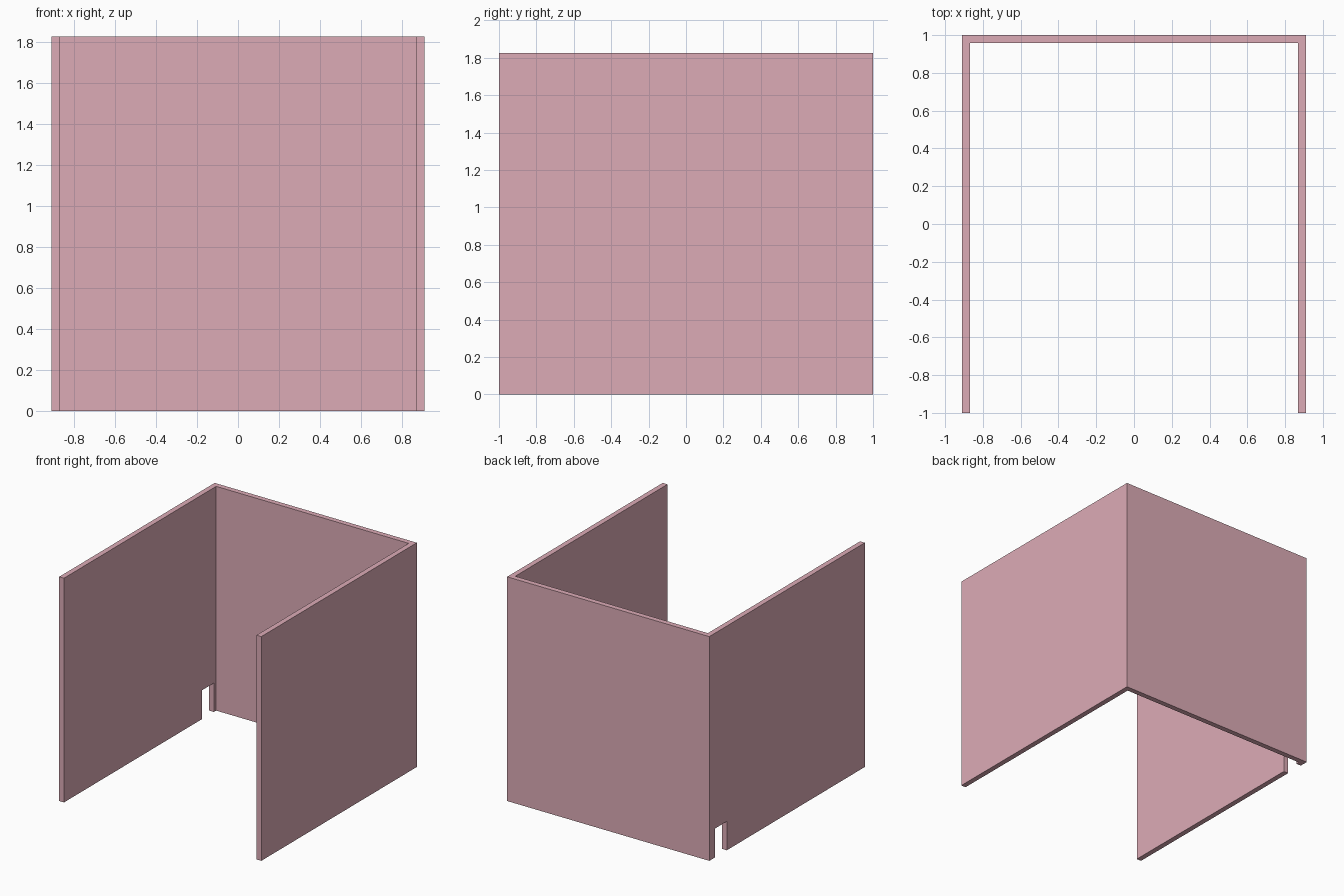
import bpy
import bmesh

if "Cube" in bpy.data.objects:
    bpy.data.objects.remove(bpy.data.objects["Cube"])

W, D, H, T = 0.91, 1.0, 1.825, 0.043   # half width, half depth, height, wall thickness


def prism(name, outline, z0, z1):
    """Extrude a flat xy outline from z0 up to z1."""
    bm = bmesh.new()
    face = bm.faces.new([bm.verts.new((x, y, z0)) for x, y in outline])
    up = bmesh.ops.extrude_face_region(bm, geom=[face])["geom"]
    bmesh.ops.translate(bm, vec=(0, 0, z1 - z0),
                        verts=[v for v in up if isinstance(v, bmesh.types.BMVert)])
    bmesh.ops.recalc_face_normals(bm, faces=bm.faces)
    mesh = bpy.data.meshes.new(name)
    bm.to_mesh(mesh)
    bm.free()
    obj = bpy.data.objects.new(name, mesh)
    bpy.context.collection.objects.link(obj)
    return obj


# U-shaped enclosure: two side walls joined by the back wall, open front and top
right_half = [(W, D), (W, -D), (W - T, -D), (W - T, D - T)]
walls = prism("three_sided_wall",
              right_half + [(-x, y) for x, y in reversed(right_half)], 0, H)

# Cable notch at the bottom of the left wall, near the back corner
x0, x1, y0, y1 = -W - 0.1, -W + T + 0.1, 0.775, 0.928
cutter = prism("notch_cutter", [(x0, y0), (x1, y0), (x1, y1), (x0, y1)], -0.1, 0.235)
cutter.hide_render = True

cut = walls.modifiers.new("notch", 'BOOLEAN')
cut.operation = 'DIFFERENCE'
cut.solver = 'EXACT'
cut.object = cutter
bpy.context.view_layer.objects.active = walls
walls.select_set(True)
bpy.ops.object.modifier_apply(modifier=cut.name)
bpy.data.objects.remove(cutter)

# Dusty pink finish
pink = bpy.data.materials.new("dusty_pink")
pink.diffuse_color = (0.72, 0.41, 0.47, 1)
pink.use_nodes = True
pink.node_tree.nodes["Principled BSDF"].inputs["Base Color"].default_value = pink.diffuse_color
walls.data.materials.clear()
walls.data.materials.append(pink)
